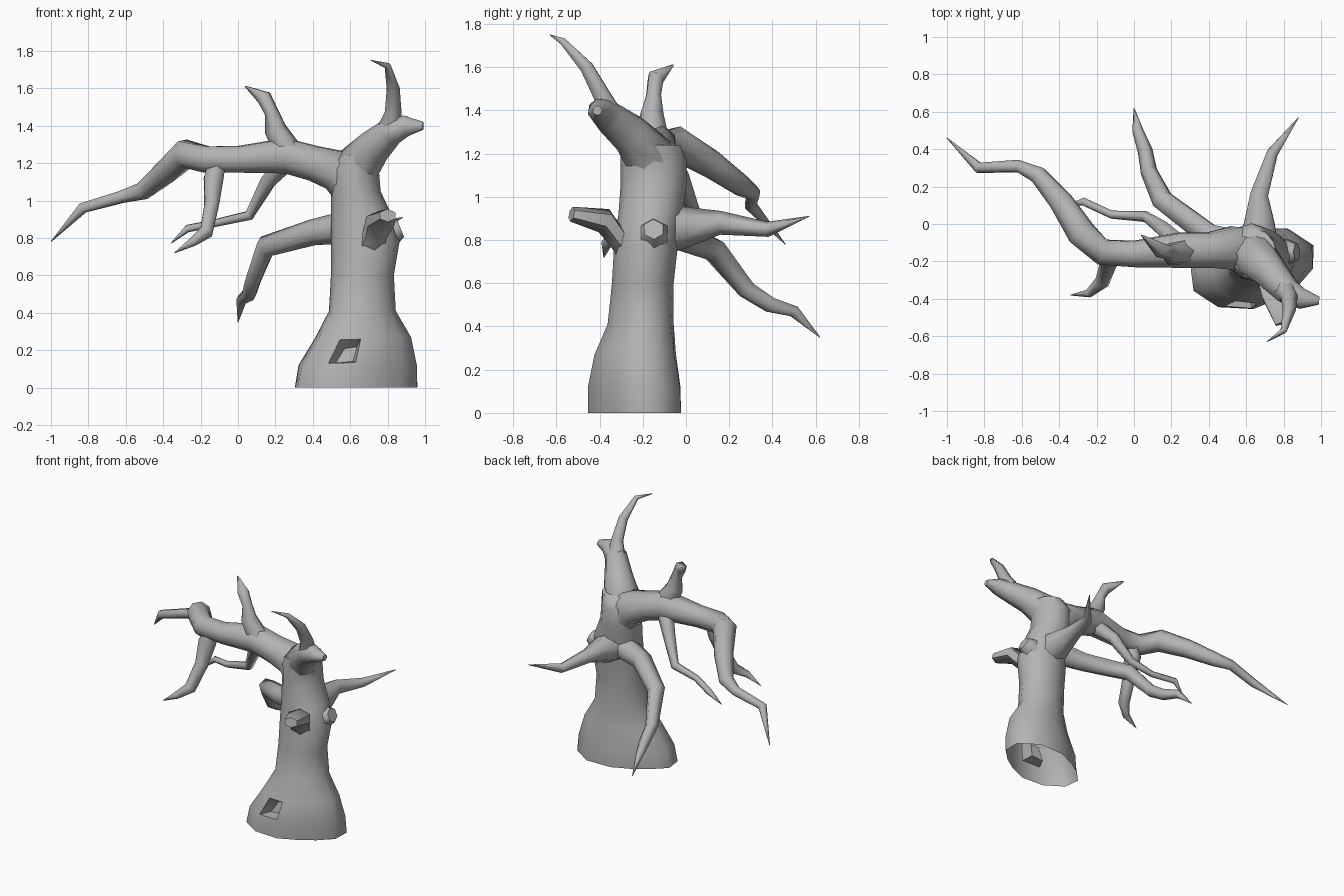
import bpy, bmesh, math
from mathutils import Vector

cube = bpy.data.objects.get("Cube")
if cube:
    bpy.data.objects.remove(cube, do_unlink=True)

bark = bpy.data.materials.new("grey_bark")
bark.use_nodes = True
bark.diffuse_color = (0.45, 0.45, 0.45, 1)
bsdf = bark.node_tree.nodes["Principled BSDF"]
bsdf.inputs["Base Color"].default_value = bark.diffuse_color
bsdf.inputs["Roughness"].default_value = 0.9


def skin_rings(bm, rings):
    """Join neighbouring rings of vertices with quads."""
    for low, high in zip(rings, rings[1:]):
        for i in range(len(low)):
            j = (i + 1) % len(low)
            bm.faces.new((low[i], low[j], high[j], high[i]))


def finish(bm, name):
    """Turn the bmesh into a smooth-shaded object."""
    bmesh.ops.recalc_face_normals(bm, faces=bm.faces[:])
    mesh = bpy.data.meshes.new(name)
    bm.to_mesh(mesh)
    bm.free()
    mesh.materials.append(bark)
    obj = bpy.data.objects.new(name, mesh)
    bpy.context.collection.objects.link(obj)
    bpy.ops.object.select_all(action='DESELECT')
    obj.select_set(True)
    bpy.context.view_layer.objects.active = obj
    bpy.ops.object.shade_smooth_by_angle(angle=math.radians(65))


def branch(name, path, sides=6, flat=1.0):
    """Tapered tube through (x, y, z, radius) points; flat squashes its height."""
    points = [Vector(p[:3]) for p in path]
    bm = bmesh.new()
    rings = []
    side = None
    for k, point in enumerate(points):
        before = points[max(k - 1, 0)]
        after = points[min(k + 1, len(points) - 1)]
        along = (after - before).normalized()
        if side is None:
            up = Vector((0, 0, 1)) if abs(along.z) < 0.9 else Vector((0, 1, 0))
            side = along.cross(up)
        side = (side - along * side.dot(along)).normalized()
        rise = side.cross(along)
        radius = path[k][3]
        ring = []
        for i in range(sides):
            a = math.tau * (i + 0.5) / sides
            offset = side * math.cos(a) + rise * math.sin(a) * flat
            ring.append(bm.verts.new(point + offset * radius))
        rings.append(ring)
    skin_rings(bm, rings)
    bm.faces.new(rings[0])
    bm.faces.new(rings[-1])
    finish(bm, name)


def trunk(name, levels, sides=12):
    """Loft of (z, left, right, front, back) levels, its foot spread diagonally."""
    bm = bmesh.new()
    rings = []
    for z, x0, x1, y0, y1 in levels:
        foot = max(0, 1 - z / 0.65)
        ring = []
        for i in range(sides):
            a = math.tau * i / sides
            spread = 0.12 if math.pi < a < 1.5 * math.pi else 0.2
            r = 1.02 + spread * foot * math.sin(2 * a)
            ring.append(bm.verts.new((
                (x0 + x1) / 2 + (x1 - x0) / 2 * r * math.cos(a),
                (y0 + y1) / 2 + (y1 - y0) / 2 * r * math.sin(a), z)))
        rings.append(ring)
    skin_rings(bm, rings)
    bm.faces.new(rings[-1])
    bmesh.ops.recalc_face_normals(bm, faces=bm.faces[:])
    # Small tapering hollow low on the front
    spot = Vector((0.56, -0.44, 0.2))
    face = min(bm.faces, key=lambda f: (f.calc_center_median() - spot).length)
    for thickness, depth in ((0.018, 0), (0.035, -0.08)):
        bmesh.ops.inset_individual(bm, faces=[face], thickness=thickness, depth=depth)
    finish(bm, name)


# Trunk with flared, open base
trunk("trunk", [
    (0.0, 0.31, 0.95, -0.45, -0.03),
    (0.12, 0.33, 0.95, -0.45, -0.03),
    (0.27, 0.42, 0.92, -0.42, -0.05),
    (0.41, 0.49, 0.84, -0.36, -0.06),
    (0.6, 0.5, 0.83, -0.34, -0.06),
    (0.78, 0.5, 0.86, -0.33, -0.04),
    (0.92, 0.5, 0.82, -0.31, -0.02),
    (1.05, 0.5, 0.76, -0.3, 0.0),
    (1.17, 0.5, 0.75, -0.3, 0.0),
    (1.24, 0.54, 0.76, -0.3, -0.03),
])

# Long limb sweeping out to the side
branch("long_limb", [
    (0.63, -0.14, 1.03, 0.11),
    (0.54, -0.13, 1.16, 0.125),
    (0.4, -0.14, 1.2, 0.1),
    (0.25, -0.14, 1.24, 0.1),
    (0.0, -0.16, 1.22, 0.075),
    (-0.17, -0.15, 1.22, 0.075),
    (-0.28, -0.05, 1.25, 0.08),
    (-0.39, 0.12, 1.15, 0.065),
    (-0.51, 0.26, 1.05, 0.05),
    (-0.62, 0.31, 1.02, 0.035),
    (-0.83, 0.3, 0.96, 0.03),
    (-1.0, 0.46, 0.78, 0.002),
], sides=8)

# Branches hanging from and rising off the long limb
branch("front_hanging_branch", [
    (-0.11, -0.16, 1.2, 0.05),
    (-0.13, -0.17, 1.12, 0.06),
    (-0.14, -0.22, 0.98, 0.045),
    (-0.17, -0.31, 0.83, 0.04),
    (-0.24, -0.37, 0.78, 0.025),
    (-0.34, -0.38, 0.72, 0.002),
])
branch("back_hanging_branch", [
    (0.25, -0.12, 1.2, 0.06),
    (0.16, -0.03, 1.1, 0.045),
    (0.06, 0.04, 0.92, 0.03),
    (-0.12, 0.05, 0.88, 0.022),
    (-0.27, 0.12, 0.85, 0.022),
    (-0.36, 0.1, 0.77, 0.002),
])
branch("upper_twig", [
    (0.27, -0.15, 1.26, 0.075),
    (0.2, -0.16, 1.38, 0.06),
    (0.18, -0.15, 1.47, 0.038),
    (0.14, -0.14, 1.55, 0.042),
    (0.04, -0.06, 1.61, 0.004),
])

# Forked crown limb
branch("crown_limb", [
    (0.63, -0.15, 1.08, 0.1),
    (0.64, -0.17, 1.19, 0.125),
    (0.73, -0.26, 1.29, 0.095),
    (0.82, -0.36, 1.37, 0.075),
    (0.9, -0.4, 1.4, 0.058),
    (0.99, -0.41, 1.4, 0.022),
], sides=8)
branch("crown_spike", [
    (0.8, -0.34, 1.35, 0.07),
    (0.83, -0.39, 1.47, 0.045),
    (0.83, -0.46, 1.6, 0.035),
    (0.8, -0.57, 1.72, 0.018),
    (0.71, -0.63, 1.75, 0.002),
])

# Lower branches growing from the back of the trunk
branch("low_drooping_branch", [
    (0.6, -0.12, 0.86, 0.09),
    (0.4, -0.06, 0.83, 0.07),
    (0.15, 0.13, 0.755, 0.06),
    (0.08, 0.28, 0.57, 0.045),
    (0.06, 0.39, 0.5, 0.04),
    (0.02, 0.5, 0.47, 0.03),
    (0.0, 0.62, 0.35, 0.002),
])
branch("back_branch", [
    (0.66, -0.14, 0.85, 0.13),
    (0.67, 0.0, 0.86, 0.095),
    (0.67, 0.16, 0.88, 0.055),
    (0.74, 0.38, 0.85, 0.035),
    (0.88, 0.57, 0.91, 0.002),
])

# Broken stubs
branch("front_stub", [
    (0.7, -0.24, 0.72, 0.09),
    (0.73, -0.32, 0.81, 0.07),
    (0.76, -0.38, 0.89, 0.085),
    (0.8, -0.53, 0.92, 0.05),
], flat=0.7)
branch("side_stub", [
    (0.7, -0.16, 0.79, 0.1),
    (0.82, -0.15, 0.83, 0.075),
    (0.87, -0.15, 0.85, 0.05),
])
